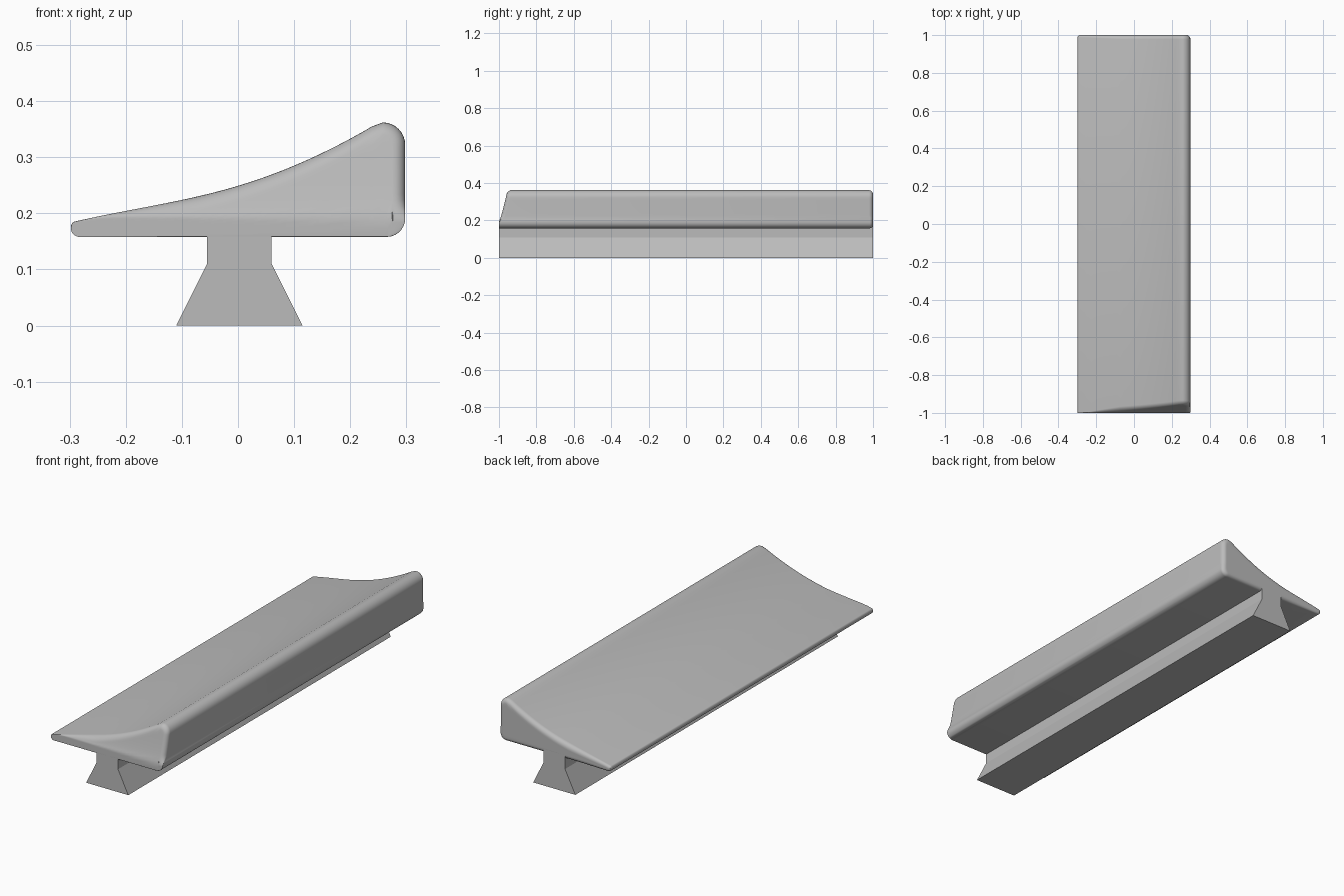
import bpy, bmesh
from math import sin, cos, pi, sqrt

cube = bpy.data.objects.get("Cube")
if cube:
    bpy.data.objects.remove(cube, do_unlink=True)

grey = bpy.data.materials.new("plain grey")
grey.use_nodes = True
grey.diffuse_color = (0.5, 0.5, 0.5, 1)
grey.node_tree.nodes["Principled BSDF"].inputs["Base Color"].default_value = (0.5, 0.5, 0.5, 1)

LEFT, RIGHT, BOTTOM = -0.298, 0.298, 0.158
R_TIP, R_TOP, R_LOW = 0.016, 0.040, 0.033   # corner radii of the body section
ROWS, ARC, FLAT = 12, 8, 28


def clamp(t):
    return max(0.0, min(1.0, t))


def dome(t):
    return sqrt(max(0.0, 1 - t * t))


def columns(inset_tip, inset_right):
    """x positions, packed closely where the section corners are round"""
    r1, r2 = R_TIP - inset_tip, R_TOP - inset_right
    c1, c2 = LEFT + R_TIP, RIGHT - R_TOP
    xs = [c1 - r1 * cos(pi / 2 * i / ARC) for i in range(ARC)]
    xs += [c1 + (c2 - c1) * i / FLAT for i in range(FLAT)]
    return xs + [c2 + r2 * sin(pi / 2 * i / ARC) for i in range(ARC + 1)]


def section(d, w_tip, w_bottom):
    """grid of (x, z, weight) filling the wing section, inset by d"""
    d_tip = d * w_tip
    grid = []
    for x in columns(d_tip, d):
        w = w_tip + (1 - w_tip) * clamp((x + 0.27) / 0.2)
        top = 0.249 + 0.3 * x + 0.6 * x * x + 1.1 * min(x, 0) ** 3 - 1.1 * d * w
        low = BOTTOM + d * min(w, w_bottom)
        c = LEFT + R_TIP
        if x < c:
            h = (R_TIP - d_tip) * dome((c - x) / (R_TIP - d_tip))
            top = min(top, BOTTOM + R_TIP + h)
            low = max(low, BOTTOM + R_TIP - h)
        c = RIGHT - R_TOP
        if x > c - 0.024:
            arc = 0.322 + (R_TOP - d) * dome((x - c) / (R_TOP - d))
            top = min(top, arc)
        c = RIGHT - R_LOW
        if x > c:
            low = BOTTOM + R_LOW - (R_LOW - d * w_bottom) * dome((x - c) / (R_LOW - d))
        top = max(top, low + 0.001)
        grid.append([(x, low + (top - low) * j / ROWS,
                      w * max(w_bottom, clamp(4 * j / ROWS))) for j in range(ROWS + 1)])
    return grid


def boundary(g):
    """the outer loop of a grid"""
    n = len(g) - 1
    return ([g[i][0] for i in range(n)] + [g[n][j] for j in range(ROWS)]
            + [g[i][ROWS] for i in range(n, 0, -1)] + [g[0][j] for j in range(ROWS, 0, -1)])


def front_y(z):
    """upright foot, then leaning back toward the crest"""
    return -1 + 0.045 * clamp((z - 0.195) / 0.165) ** 0.8


def back_y(z):
    return 1.0


def finish(name, bm, angle):
    bmesh.ops.recalc_face_normals(bm, faces=bm.faces)
    mesh = bpy.data.meshes.new(name)
    bm.to_mesh(mesh)
    bm.free()
    mesh.materials.append(grey)
    ob = bpy.data.objects.new(name, mesh)
    bpy.context.collection.objects.link(ob)
    bpy.ops.object.select_all(action='DESELECT')
    ob.select_set(True)
    bpy.context.view_layer.objects.active = ob
    if angle:
        bpy.ops.object.shade_smooth_by_angle(angle=angle)


# Wing body: lofted rings with rounded rims and gridded end faces
bm = bmesh.new()


def end(radius, w_tip, w_bottom, face_y, direction):
    """rounded rim rings from the side inward, then the end face"""
    rings = []
    steps = 6
    for k in range(steps + 1):
        t = pi / 2 * k / steps
        d, back = radius * (1 - cos(t)), radius * (1 - sin(t))
        g = [[bm.verts.new((x, face_y(z) - direction * back * w, z)) for x, z, w in col]
             if k == steps else [(x, face_y(z) - direction * back * w, z) for x, z, w in col]
             for col in section(d, w_tip, w_bottom)]
        loop = boundary(g)
        rings.append(loop if k == steps else [bm.verts.new(p) for p in loop])
    for a, b in zip(rings, rings[1:]):
        bridge(a, b)
    for a, b in zip(g, g[1:]):
        for j in range(ROWS):
            bm.faces.new((a[j], b[j], b[j + 1], a[j + 1]))
    return rings[0]


def bridge(a, b):
    for i in range(len(a)):
        j = (i + 1) % len(a)
        bm.faces.new((a[i], a[j], b[j], b[i]))


front_rim = end(0.022, 0.06, 0.05, front_y, -1)
back_rim = end(0.022, 0.55, 0.8, back_y, 1)
bridge(front_rim, back_rim)
finish("wing_body", bm, pi / 5)

# Dovetail rail under the body
bm = bmesh.new()
outline = [(-0.11, 0), (0.115, 0), (0.06, 0.11), (0.06, 0.185), (-0.055, 0.185), (-0.055, 0.11)]
face = bm.faces.new([bm.verts.new((x, -1, z)) for x, z in outline])
ext = bmesh.ops.extrude_face_region(bm, geom=[face], use_keep_orig=True)
bmesh.ops.translate(bm, vec=(0, 2, 0),
                    verts=[v for v in ext["geom"] if isinstance(v, bmesh.types.BMVert)])
finish("dovetail_rail", bm, 0)
